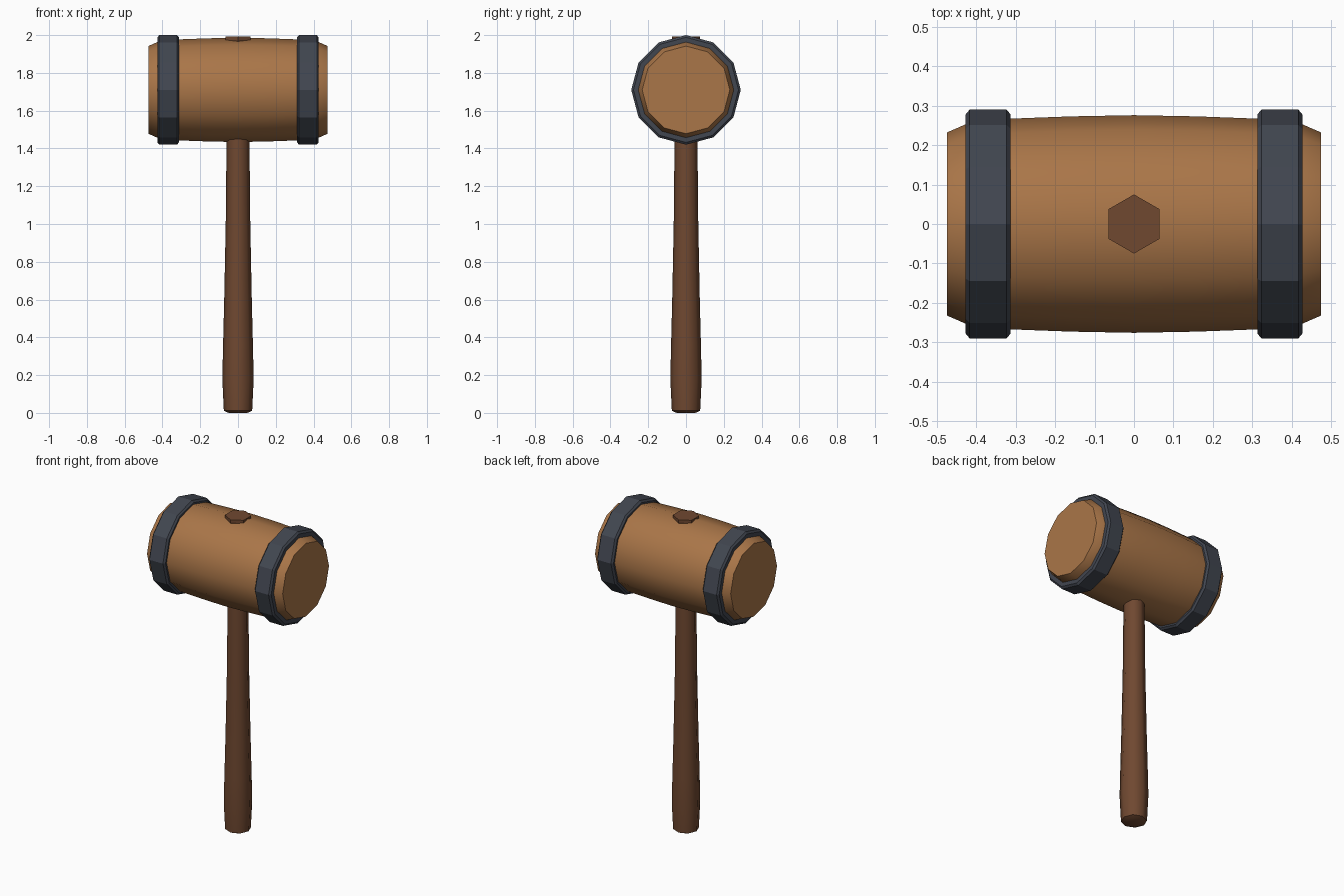
import bpy, bmesh
from math import cos, sin, pi, radians

if "Cube" in bpy.data.objects:
    bpy.data.objects.remove(bpy.data.objects["Cube"])

HEAD_Z = 1.71


def material(name, rgb):
    m = bpy.data.materials.new(name)
    m.diffuse_color = (*rgb, 1)
    m.use_nodes = True
    m.node_tree.nodes["Principled BSDF"].inputs["Base Color"].default_value = m.diffuse_color
    return m


def lathe(name, profile, sides, mat, axis='Z', centre=(0, 0, 0), closed=False, smooth=None):
    """Spin (position along axis, radius) points; a closed profile makes a ring."""
    bm = bmesh.new()
    rings = []
    for t, r in profile:
        ring = []
        for i in range(sides):
            a = 2 * pi * i / sides + pi / 2
            u, v = r * cos(a), r * sin(a)
            ring.append(bm.verts.new((u, v, t) if axis == 'Z' else (t, u, v)))
        rings.append(ring)
    pairs = list(zip(rings, rings[1:]))
    if closed:
        pairs.append((rings[-1], rings[0]))
    else:
        bm.faces.new(rings[0])
        bm.faces.new(rings[-1])
    for a, b in pairs:
        for i in range(sides):
            j = (i + 1) % sides
            bm.faces.new((a[i], a[j], b[j], b[i]))
    bmesh.ops.recalc_face_normals(bm, faces=bm.faces)
    me = bpy.data.meshes.new(name)
    bm.to_mesh(me)
    bm.free()
    me.materials.append(mat)
    ob = bpy.data.objects.new(name, me)
    ob.location = centre
    bpy.context.collection.objects.link(ob)
    if smooth:
        bpy.ops.object.select_all(action='DESELECT')
        ob.select_set(True)
        bpy.context.view_layer.objects.active = ob
        bpy.ops.object.shade_smooth_by_angle(angle=radians(smooth))
    return ob


light_wood = material("light_wood", (0.40, 0.18, 0.065))
dark_wood = material("dark_wood", (0.16, 0.065, 0.03))
iron = material("iron", (0.053, 0.061, 0.08))

# Barrel-shaped head with chamfered ends
half = [(0.16, 0.273), (0.32, 0.267), (0.42, 0.256), (0.475, 0.232)]
barrel = [(-x, r) for x, r in reversed(half)] + [(0, 0.276)] + half
lathe("mallet_head", barrel, 12, light_wood, 'X', (0, 0, HEAD_Z), smooth=35)

# Iron bands with bevelled rims
band = [(-0.057, 0.248), (-0.057, 0.278), (-0.047, 0.29),
        (0.047, 0.29), (0.057, 0.278), (0.057, 0.248)]
for side, x in (("left", -0.37), ("right", 0.37)):
    lathe(side + "_band", band, 12, iron, 'X', (x, 0, HEAD_Z), closed=True)

# Handle, swelling towards the grip
grip = [(0.0, 0.05), (0.012, 0.075), (0.18, 0.083), (0.36, 0.079), (0.6, 0.073),
        (1.0, 0.065), (1.3, 0.062), (1.6, 0.06)]
lathe("handle", grip, 8, dark_wood, smooth=50)

# Six-sided end of the handle showing through the head
lathe("handle_peg", [(1.93, 0.06), (1.975, 0.075), (1.992, 0.075)], 6, dark_wood)
